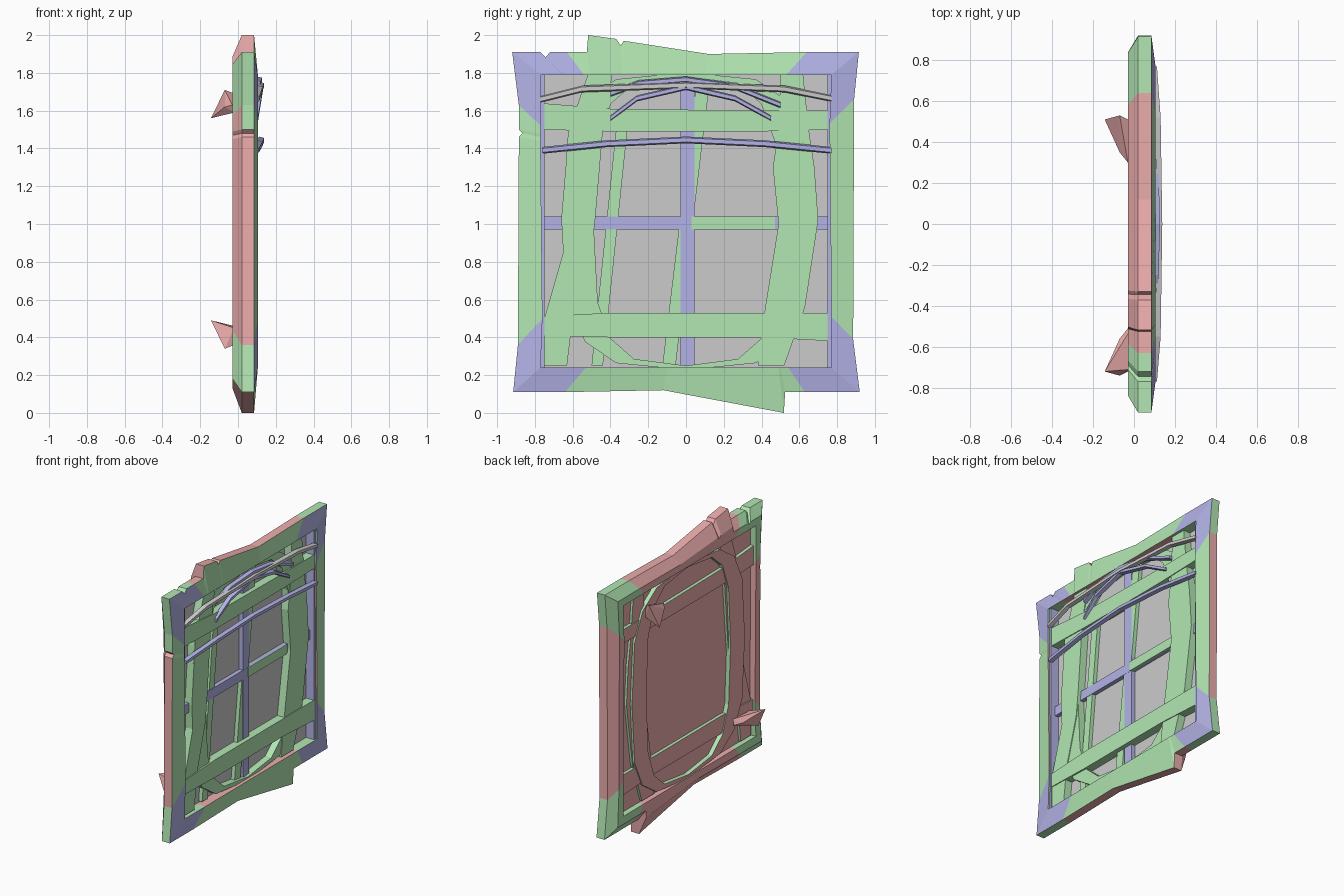
import bpy, bmesh, math
from mathutils import Vector

if "Cube" in bpy.data.objects:
    bpy.data.objects.remove(bpy.data.objects["Cube"])


def material(name, col):
    m = bpy.data.materials.new(name)
    m.diffuse_color = (*col, 1)
    m.use_nodes = True
    m.node_tree.nodes["Principled BSDF"].inputs["Base Color"].default_value = m.diffuse_color
    return m


RED = material("red", (0.85, 0.42, 0.42))
GREEN = material("green", (0.45, 0.80, 0.45))
BLUE = material("blue", (0.45, 0.45, 0.80))
MATS = [RED, GREEN, BLUE]


def finish(name, bm, pick=None):
    """Turn a bmesh into an object; pick(face) gives a material slot."""
    bmesh.ops.recalc_face_normals(bm, faces=bm.faces)
    bm.normal_update()
    me = bpy.data.meshes.new(name)
    if pick:
        for m in MATS:
            me.materials.append(m)
        for f in bm.faces:
            f.material_index = pick(f)
    bm.to_mesh(me)
    bm.free()
    ob = bpy.data.objects.new(name, me)
    bpy.context.collection.objects.link(ob)
    return ob


def loft(name, sections, closed=False, pick=None):
    """Skin a row of equal cross-sections."""
    bm = bmesh.new()
    rows = [[bm.verts.new(p) for p in s] for s in sections]
    n, k = len(rows), len(rows[0])
    for i in range(n if closed else n - 1):
        a, b = rows[i], rows[(i + 1) % n]
        for j in range(k):
            bm.faces.new((a[j], a[(j + 1) % k], b[(j + 1) % k], b[j]))
    if not closed:
        bm.faces.new(rows[0])
        bm.faces.new(rows[-1][::-1])
    return finish(name, bm, pick)


def green_front(f):
    return 0 if f.normal.x < -0.3 else 1


def all_blue(f):
    return 2


def slab(name, pairs, x0, x1, pick=green_front, closed=False):
    """Board in the wall plane from pairs of edge points (y, z, y, z)."""
    return loft(name, [[(x0, a, b), (x1, a, b), (x1, c, d), (x0, c, d)]
                       for a, b, c, d in pairs], closed, pick)


# Crooked outer frame: outer y, z, inner y, z for half the loop; True marks chips
half = [
    (-.89, .36, -.76, .50, 0),
    (-.885, 1.46, -.77, 1.44, 1), (-.865, 1.48, -.77, 1.46, 1), (-.885, 1.50, -.77, 1.48, 1),
    (-.885, 1.63, -.77, 1.52, 0), (-.92, 1.91, -.77, 1.79, 0),
    (-.77, 1.91, -.66, 1.79, 1), (-.745, 1.88, -.64, 1.79, 1), (-.72, 1.91, -.62, 1.79, 1),
    (-.63, 1.91, -.54, 1.79, 0), (-.525, 1.91, -.50, 1.79, 0), (-.518, 2.0, -.49, 1.79, 0),
    (-.37, 1.98, -.36, 1.79, 1), (-.345, 1.945, -.34, 1.79, 1), (-.33, 1.97, -.32, 1.79, 1),
    (.12, 1.90, .10, 1.79, 0), (.64, 1.91, .53, 1.79, 0), (.915, 1.91, .77, 1.79, 0),
]
loop = [p[:4] for p in half]
for a, b, c, d, chip in half:
    if not chip:
        loop.append((-a, 0 if b > 1.95 else 2.02 - b, -c, 2.03 - d))


def frame_section(a, b, c, d):
    o, i = Vector((a, b)), Vector((c, d))
    m = o.lerp(i, .55)
    return [(.085, *o), (.105, *i), (-.03, *i), (-.03, *m), (.02, *o)]


def frame_pick(f):
    c = f.calc_center_median()
    corner = abs(c.y) > .6 and abs(c.z - 1.01) > .55
    front = f.normal.x > .5
    return (2 if front else 1) if corner else (1 if front else 0)


loft("outer_frame", [frame_section(*p) for p in loop], True, frame_pick)

# Pane with a backing board
slab("window_pane", [(-.77, .24, -.77, 1.79), (.77, .24, .77, 1.79)], .022, .03, None)
slab("backing_board", [(-.77, .24, -.77, 1.79), (.77, .24, .77, 1.79)], .012, .021, lambda f: 0)

# Oval inner surround
ring = []
for i in range(16):
    t = 2 * math.pi * i / 16
    c, s = math.cos(t), math.sin(t)
    y = .49 * math.copysign(abs(c) ** .6, c)
    z = .765 * math.copysign(abs(s) ** .6, s)
    ring.append((y, 1.015 + z, y * 1.34, 1.015 + z * 1.03))
slab("oval_surround", ring, -.02, .08, closed=True)

# Rough cross boards and leaning side boards
slab("upper_board", [(-.77, 1.50, -.77, 1.64), (-.4, 1.49, -.4, 1.61), (.4, 1.49, .4, 1.60),
                     (.77, 1.50, .77, 1.60)], -.012, .092)
slab("lower_board", [(-.77, .41, -.77, .51), (-.4, .40, -.4, .53), (.4, .40, .4, .53),
                     (.77, .38, .77, .53)], -.012, .092)
slab("left_board", [(-.75, .25, -.63, .25), (-.75, .50, -.60, .50), (-.65, .85, -.50, .85),
                    (-.66, 1.03, -.48, 1.03), (-.62, 1.5, -.44, 1.5), (-.52, 1.79, -.39, 1.79)],
     -.005, .086)
slab("right_board", [(.38, .25, .52, .25), (.41, .5, .63, .56), (.49, 1.0, .70, 1.02),
                     (.46, 1.3, .68, 1.3), (.49, 1.5, .65, 1.5), (.50, 1.79, .62, 1.79)],
     -.005, .086)

# Glazing bars: straight blue ones and leaning green ones
slab("upright_bar", [(-.03, .24, .045, .24), (-.03, 1.79, .045, 1.79)], .03, .06, all_blue)
slab("level_bar", [(-.76, .97, -.76, 1.04), (.76, .97, .76, 1.04)], .03, .061, all_blue)
slab("right_level_bar", [(.03, .97, .03, 1.04), (.47, .97, .47, 1.04)], .03, .066)
slab("leaning_bar", [(-.125, .25, -.055, .25), (.06, 1.79, .13, 1.79)], .03, .058)
slab("left_leaning_bar", [(-.50, .25, -.44, .25), (-.36, 1.6, -.30, 1.6)], .03, .058)
for side in (-1, 1):
    slab("edge_lining", [(side * .75, .24, side * .772, .24), (side * .75, 1.79, side * .772, 1.79)],
         .03, .095, all_blue)


# Bowed rods across the front
def rod(name, pts, h, pick):
    loft(name, [[(x - .015, y, z - h), (x + .012, y, z - h * .6),
                 (x + .012, y, z + h * .6), (x - .015, y, z + h)] for x, y, z in pts], False, pick)


rod("middle_rod", [(.10, -.76, 1.39), (.118, -.42, 1.425), (.126, 0, 1.445),
                   (.118, .42, 1.425), (.10, .77, 1.39)], .018, all_blue)
rod("top_rod", [(.10, -.77, 1.66), (.118, -.55, 1.715), (.126, 0, 1.735),
                (.118, .52, 1.715), (.10, .77, 1.665)], .018, None)
rod("low_arched_rod", [(.095, -.40, 1.56), (.112, -.26, 1.665), (.122, 0, 1.725),
                       (.112, .26, 1.665), (.095, .45, 1.56)], .016, all_blue)
rod("high_arched_rod", [(.095, -.40, 1.69), (.108, -.25, 1.745), (.115, 0, 1.765),
                        (.108, .25, 1.73), (.095, .50, 1.63)], .016, all_blue)

# Splintered shards on the back, one turned upside down
shard = [(-.143, .51, 1.56), (-.07, .53, 1.71), (-.03, .51, 1.695), (-.02, .50, 1.60),
         (-.02, .31, 1.59), (-.03, .30, 1.63), (-.07, .35, 1.62)]
for name, turned in (("upper_shard", False), ("lower_shard", True)):
    bm = bmesh.new()
    for x, y, z in shard:
        bm.verts.new((x, -.21 - y, 2.05 - z) if turned else (x, y, z))
    bmesh.ops.convex_hull(bm, input=bm.verts)
    finish(name, bm, lambda f: 0)
